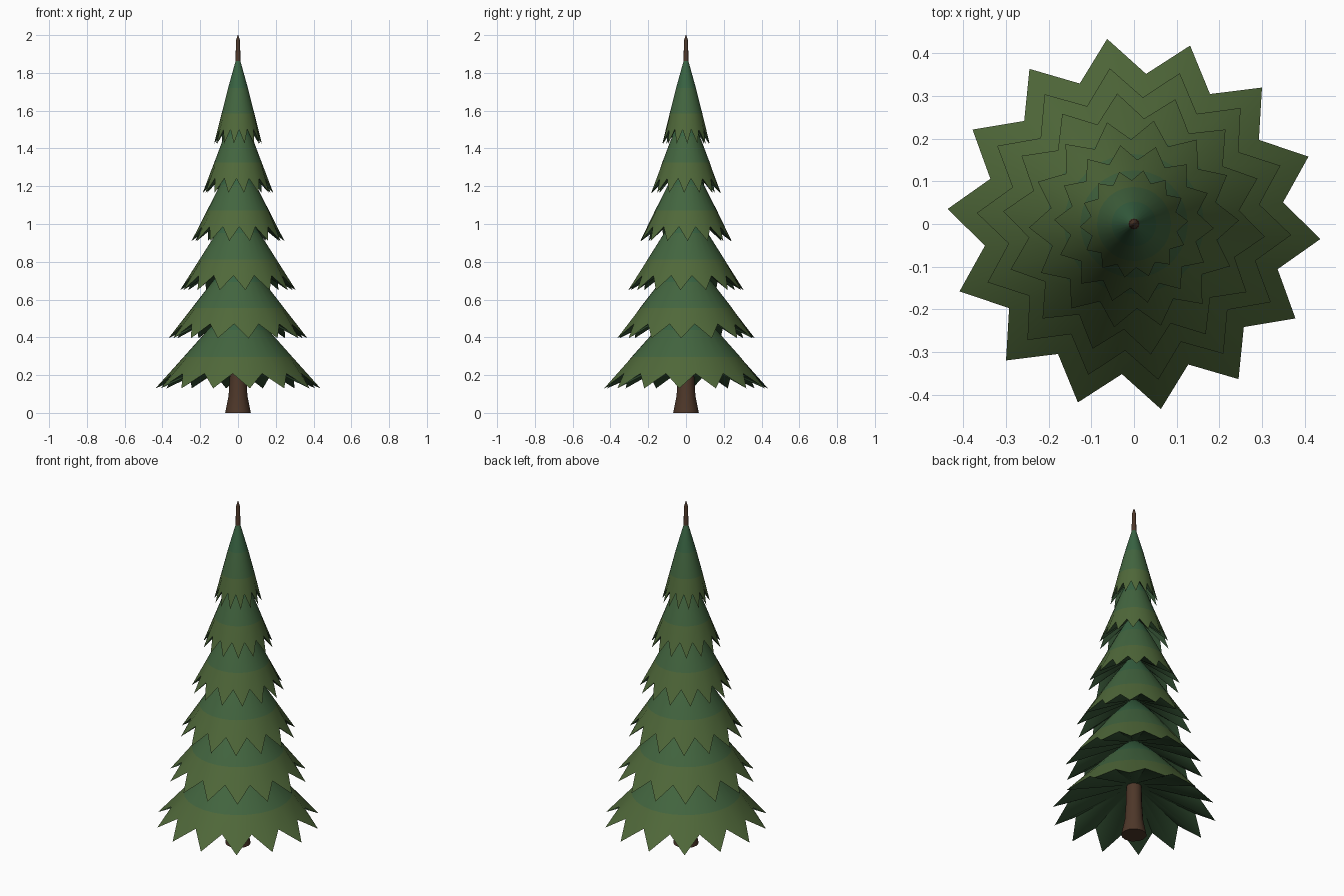
import bpy, bmesh, math

if "Cube" in bpy.data.objects:
    bpy.data.objects.remove(bpy.data.objects["Cube"])

TIPS = 14


def material(name, rgb):
    m = bpy.data.materials.new(name)
    m.diffuse_color = (*rgb, 1)
    m.use_nodes = True
    m.node_tree.nodes["Principled BSDF"].inputs["Base Color"].default_value = m.diffuse_color
    return m


bark = material("bark", (0.075, 0.038, 0.022))
greens = [material("needles_inner", (0.04, 0.125, 0.055)),
          material("needles_middle", (0.055, 0.13, 0.05)),
          material("needles_outer", (0.08, 0.14, 0.042)),
          material("needles_under", (0.035, 0.085, 0.035))]


def ring(bm, n, radius, height, turn=0.0):
    # radius and height are functions of the vertex index
    out = []
    for i in range(n):
        a = turn + 2 * math.pi * i / n
        out.append(bm.verts.new((radius(i) * math.cos(a), radius(i) * math.sin(a), height(i))))
    return out


def bridge(bm, lower, upper, mat=0):
    n = len(lower)
    for i in range(n):
        j = (i + 1) % n
        bm.faces.new((lower[i], lower[j], upper[j], upper[i])).material_index = mat


def finish(bm, name, mats, angle):
    bmesh.ops.recalc_face_normals(bm, faces=bm.faces)
    me = bpy.data.meshes.new(name)
    bm.to_mesh(me)
    bm.free()
    for m in mats:
        me.materials.append(m)
    ob = bpy.data.objects.new(name, me)
    bpy.context.collection.objects.link(ob)
    bpy.ops.object.select_all(action='DESELECT')
    ob.select_set(True)
    bpy.context.view_layer.objects.active = ob
    bpy.ops.object.shade_smooth_by_angle(angle=math.radians(angle))


def tier(name, R, z_tip, z_top, turn):
    bm = bmesh.new()
    n = TIPS * 2
    a = math.radians(turn)
    h = z_top - z_tip
    r0 = 0.012

    def level(t, bulge=0.0):
        return ring(bm, n, lambda i: r0 + (R - r0) * t,
                    lambda i: z_top - h * t + bulge, a)

    # sloping outer skin with drooping zigzag rim
    rings = [level(0), level(0.35, 0.01), level(0.65, 0.005)]
    rings.append(ring(bm, n, lambda i: R * (0.805 if i % 2 else 1),
                      lambda i: z_tip + (h * 0.17 if i % 2 else 0), a))
    for k in range(3):
        bridge(bm, rings[k + 1], rings[k], k)
    bm.faces.new(rings[0])
    # recessed underside
    inner = ring(bm, n, lambda i: R * 0.1, lambda i: z_tip + 0.36 * h, a)
    bridge(bm, inner, rings[3], 3)
    bm.faces.new(inner).material_index = 3
    finish(bm, name, greens, 50)


# foliage tiers: rim radius, tip height, top height, rotation
for k, args in enumerate([(0.438, 0.13, 0.59, -4.6),
                          (0.369, 0.395, 0.84, -4.0),
                          (0.308, 0.65, 1.10, -5.5),
                          (0.246, 0.91, 1.355, 2.0),
                          (0.187, 1.165, 1.61, -3.0),
                          (0.127, 1.425, 1.865, 3.0)]):
    tier(f"foliage_tier_{k + 1}", *args)

# trunk with flared foot and bare leader at the top
bm = bmesh.new()
rings = [ring(bm, 12, lambda i, r=r: r, lambda i, z=z: z)
         for r, z in [(0.068, 0), (0.05, 0.09), (0.043, 0.2), (0.028, 1.0),
                      (0.014, 1.8), (0.011, 1.97), (0.002, 2.0)]]
for lo, hi in zip(rings, rings[1:]):
    bridge(bm, lo, hi)
bm.faces.new(rings[0])
bm.faces.new(rings[-1])
finish(bm, "trunk", [bark], 40)
